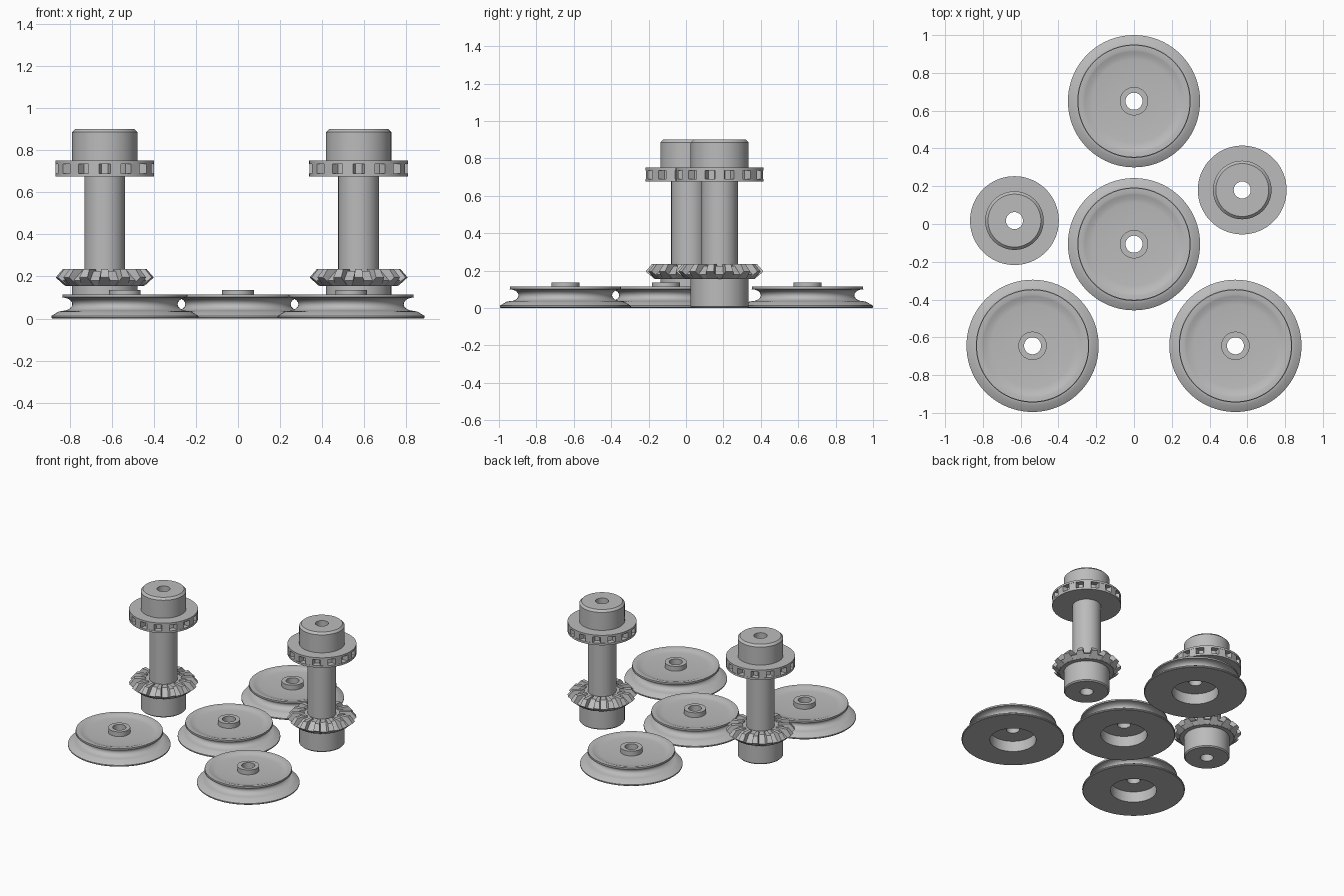
import bpy, bmesh, math
from mathutils import Vector

if "Cube" in bpy.data.objects:
    bpy.data.objects.remove(bpy.data.objects["Cube"])

grey = bpy.data.materials.new("plain_grey")
grey.diffuse_color = (0.5, 0.5, 0.5, 1)
grey.use_nodes = True
grey.node_tree.nodes["Principled BSDF"].inputs["Base Color"].default_value = grey.diffuse_color
TEETH = 14
PITCH = 2 * math.pi / TEETH


def finish(bm, name, loc, angle=30):
    bmesh.ops.recalc_face_normals(bm, faces=bm.faces)
    mesh = bpy.data.meshes.new(name)
    bm.to_mesh(mesh)
    bm.free()
    mesh.materials.append(grey)
    ob = bpy.data.objects.new(name, mesh)
    bpy.context.collection.objects.link(ob)
    ob.location = (loc[0], loc[1], 0)
    bpy.ops.object.select_all(action='DESELECT')
    ob.select_set(True)
    bpy.context.view_layer.objects.active = ob
    bpy.ops.object.shade_smooth_by_angle(angle=math.radians(angle))
    return ob


def polar(r, a, z):
    return Vector((r * math.cos(a), r * math.sin(a), z))


def lathe(name, profile, loc, steps=84):
    """Spin a closed (radius, z) outline into a ring-shaped solid."""
    bm = bmesh.new()
    rings = [[bm.verts.new(polar(r, 2 * math.pi * i / steps, z)) for r, z in profile]
             for i in range(steps)]
    n = len(profile)
    for i in range(steps):
        a, b = rings[i], rings[(i + 1) % steps]
        for j in range(n):
            k = (j + 1) % n
            bm.faces.new((a[j], b[j], b[k], a[k]))
    return finish(bm, name, loc)


def teeth(name, outline, loc, phase):
    """Repeat a tooth: outline holds (radius, z, half angle) around its side."""
    bm = bmesh.new()
    for t in range(TEETH):
        mid = phase + t * PITCH
        left = [bm.verts.new(polar(r, mid - h, z)) for r, z, h in outline]
        right = [bm.verts.new(polar(r, mid + h, z)) for r, z, h in outline]
        n = len(outline)
        bm.faces.new(left)
        bm.faces.new(right[::-1])
        for j in range(n):
            k = (j + 1) % n
            bm.faces.new((left[j], right[j], right[k], left[k]))
    return finish(bm, name, loc, 20)


# Grooved pulley wheel: concave rim, dished top, raised hub, recess underneath
groove = [(0.25 + 0.05 * (1 - math.cos(t)), 0.068 + 0.032 * math.sin(t))
          for t in [math.radians(-90 + 18 * i) for i in range(11)]]
pulley = ([(0.158, 0), (0.345, 0), (0.35, 0.004), (0.35, 0.012), (0.315, 0.033)] + groove +
          [(0.297, 0.102), (0.297, 0.114), (0.272, 0.114), (0.262, 0.111), (0.245, 0.104),
           (0.22, 0.1), (0.075, 0.1), (0.075, 0.136), (0.045, 0.136), (0.045, 0.08),
           (0.158, 0.08)])
for i, loc in enumerate([(0, 0.65), (0, -0.107), (-0.537, -0.645), (0.537, -0.645)]):
    lathe(f"pulley_wheel_{i + 1}", pulley, loc)

# Spindle body: foot, bevel gear root, shaft, slotted collar and cap on one bore
spindle = [(0.045, 0), (0.147, 0), (0.155, 0.008), (0.155, 0.155), (0.185, 0.155),
           (0.21, 0.18), (0.15, 0.225), (0.097, 0.225),
           (0.097, 0.675), (0.235, 0.675), (0.235, 0.69), (0.195, 0.69),
           (0.195, 0.735), (0.235, 0.735), (0.235, 0.75), (0.155, 0.75),
           (0.155, 0.885), (0.14, 0.9), (0.045, 0.9)]
# Bevel tooth: wide at the root, narrow at the tip
bevel_tooth = [(0.15, 0.16, 0.17), (0.19, 0.156, 0.17), (0.235, 0.195, 0.09),
               (0.2, 0.236, 0.08), (0.12, 0.236, 0.08), (0.12, 0.19, 0.17)]
# Collar tooth: the bar left standing between two slots
collar_tooth = [(0.19, 0.688, 0.15), (0.2345, 0.688, 0.11),
                (0.2345, 0.737, 0.11), (0.19, 0.737, 0.15)]
for side, loc in (("left", (-0.633, 0.018)), ("right", (0.573, 0.18))):
    lathe(f"{side}_spindle", spindle, loc)
    teeth(f"{side}_bevel_teeth", bevel_tooth, loc, math.pi / 2)
    teeth(f"{side}_collar_teeth", collar_tooth, loc, math.pi / 2 + PITCH / 2)
